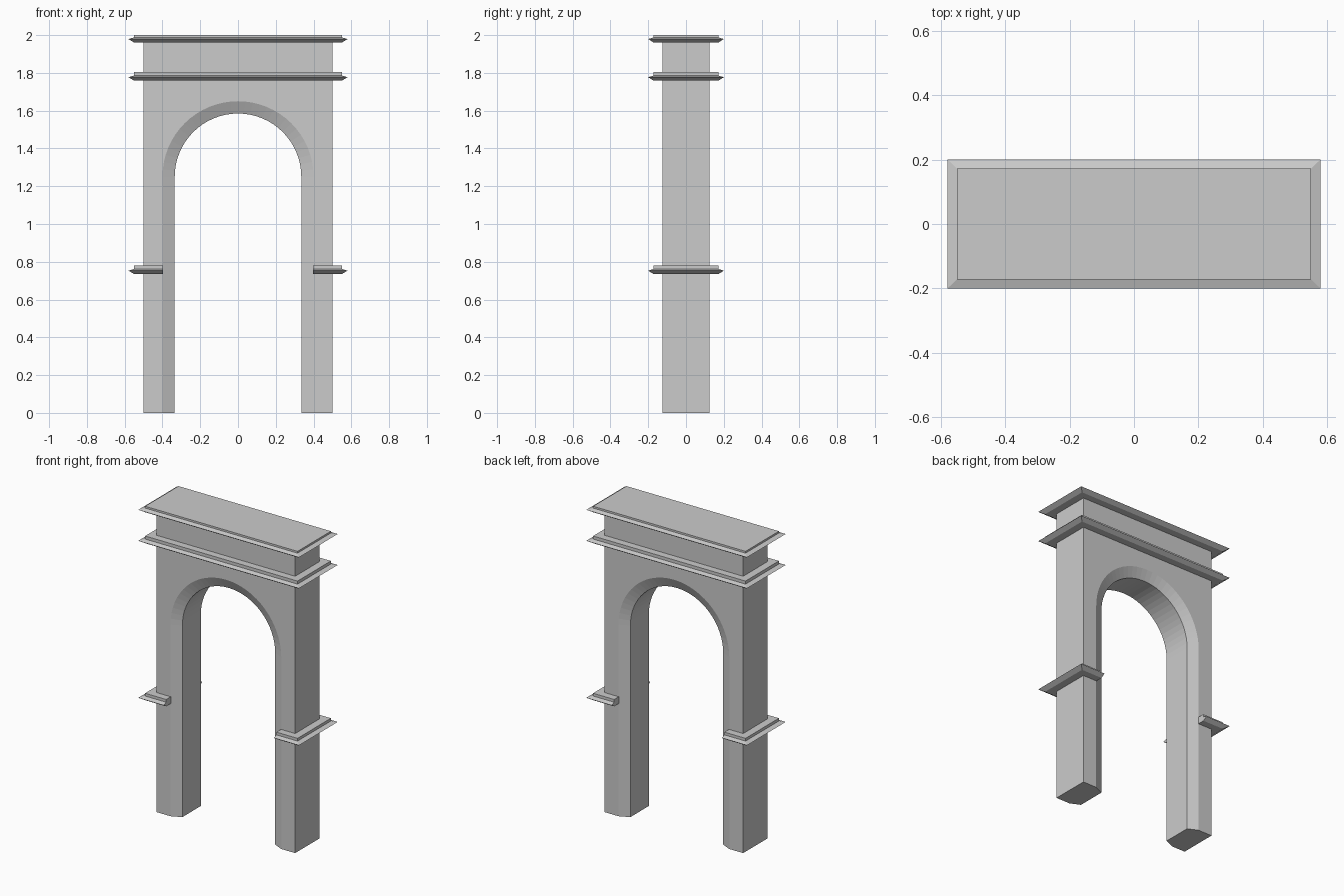
import bpy, bmesh
from math import pi, cos, sin

if "Cube" in bpy.data.objects:
    bpy.data.objects.remove(bpy.data.objects["Cube"])

W, D, TOP = 0.5, 0.125, 1.99      # body half width, half depth, top
SPRING, SEG = 1.25, 32            # arch spring height, arch facets


def finish(name, bm):
    bmesh.ops.recalc_face_normals(bm, faces=bm.faces)
    mesh = bpy.data.meshes.new(name)
    bm.to_mesh(mesh)
    bm.free()
    ob = bpy.data.objects.new(name, mesh)
    bpy.context.collection.objects.link(ob)
    return ob


def opening(bm, r, y):
    """Arch outline from right foot over the crown to left foot."""
    pts = [(r, 0)]
    pts += [(r * cos(pi * i / SEG), SPRING + r * sin(pi * i / SEG)) for i in range(SEG + 1)]
    pts += [(-r, 0)]
    return [bm.verts.new((x, y, z)) for x, z in pts]


def frame(bm, y):
    """Outer rectangle, one point opposite each arch point."""
    pts = [(W, 0)]
    for i in range(SEG + 1):
        c, s = cos(pi * i / SEG), sin(pi * i / SEG)
        if i in (10, SEG - 10):                     # the upper corners
            pts.append((W if c > 0 else -W, TOP))
        else:
            k = min(W / max(abs(c), 1e-6), (TOP - SPRING) / max(s, 1e-6))
            pts.append((k * c, SPRING + k * s))
    pts.append((-W, 0))
    return [bm.verts.new((x, y, z)) for x, z in pts]


# Arch body: front wall, chamfer, soffit, chamfer, back wall, outside
bm = bmesh.new()
rings = [frame(bm, -D)]
rings += [opening(bm, r, y) for r, y in ((0.4, -D), (0.335, -0.095), (0.335, 0.095), (0.4, D))]
rings += [frame(bm, D)]
for a, b in zip(rings, rings[1:] + rings[:1]):
    for i in range(len(a) - 1):
        bm.faces.new((a[i], a[i + 1], b[i + 1], b[i]))
for foot in (0, -1):
    bm.faces.new([r[foot] for r in rings])
finish("arch_body", bm)


# Moulding: stacked rectangles; inner fixes the left end when given
def moulding(name, top, lip, inner=None):
    bm = bmesh.new()
    levels = ((0.55, 0.172, top), (0.55, 0.172, top - lip),
              (0.58, 0.2, top - lip - 0.009), (0.55, 0.172, top - lip - 0.027))
    loops = []
    for x, y, z in levels:
        x0 = -x if inner is None else inner
        loops.append([bm.verts.new(p) for p in ((x0, -y, z), (x, -y, z), (x, y, z), (x0, y, z))])
    for a, b in zip(loops, loops[1:]):
        for i in range(4):
            j = (i + 1) % 4
            bm.faces.new((a[i], a[j], b[j], b[i]))
    bm.faces.new(loops[0])
    bm.faces.new(loops[-1])
    return finish(name, bm)


moulding("top_cornice", 2.0, 0.012)
moulding("middle_cornice", 1.806, 0.02)

# Impost mouldings wrapping both piers
imposts = moulding("pier_mouldings", 0.78, 0.018, inner=0.398)
imposts.modifiers.new("mirror", 'MIRROR').use_axis[0] = True
